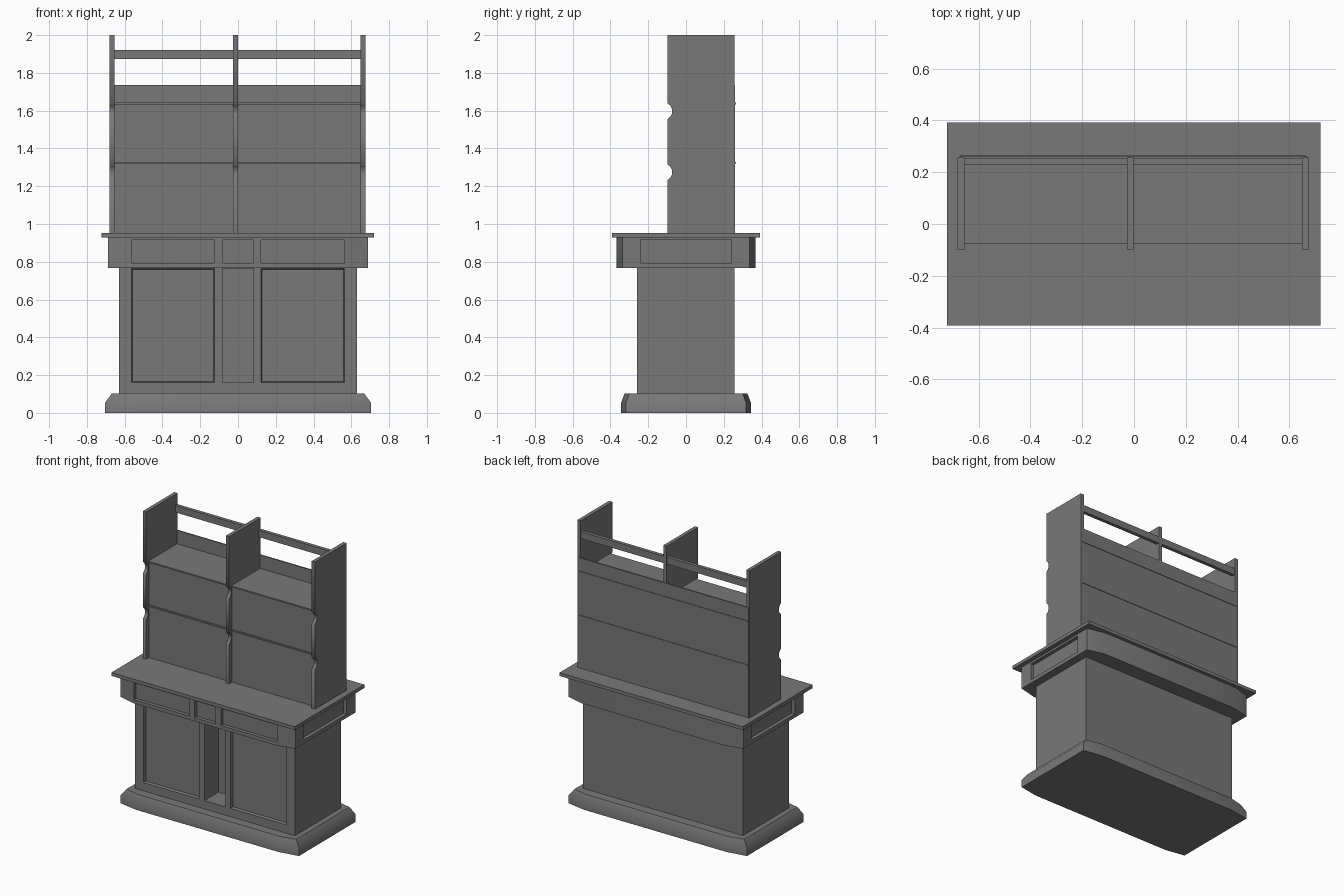
import bpy, bmesh

if "Cube" in bpy.data.objects:
    bpy.data.objects.remove(bpy.data.objects["Cube"])

dark = bpy.data.materials.new("dark_wood")
dark.diffuse_color = (0.19, 0.19, 0.19, 1)
dark.use_nodes = True
dark.node_tree.nodes["Principled BSDF"].inputs["Base Color"].default_value = dark.diffuse_color


def shade(ob, angle):
    bpy.context.view_layer.objects.active = ob
    ob.select_set(True)
    bpy.ops.object.shade_smooth_by_angle(angle=angle)
    ob.select_set(False)


def loft(name, rings, smooth=0):
    """Solid from a stack of matching point rings, capped at both ends."""
    bm = bmesh.new()
    vs = [[bm.verts.new(p) for p in r] for r in rings]
    n = len(rings[0])
    for a, b in zip(vs, vs[1:]):
        for i in range(n):
            j = (i + 1) % n
            bm.faces.new((a[i], a[j], b[j], b[i]))
    bm.faces.new(vs[0])
    bm.faces.new(vs[-1])
    bmesh.ops.recalc_face_normals(bm, faces=bm.faces)
    me = bpy.data.meshes.new(name)
    bm.to_mesh(me)
    bm.free()
    me.materials.append(dark)
    ob = bpy.data.objects.new(name, me)
    bpy.context.collection.objects.link(ob)
    if smooth:
        shade(ob, smooth)
    return ob


def box(name, x0, x1, y0, y1, z0, z1):
    return loft(name, [[(x0, y0, z), (x1, y0, z), (x1, y1, z), (x0, y1, z)]
                       for z in (z0, z1)])


def bowed(hx, hy, z, flat=0.56, drop=0.025):
    """Rectangle outline whose front and back fall away towards the corners."""
    e = hy - drop
    return [(-hx, -e, z), (-flat, -hy, z), (flat, -hy, z), (hx, -e, z),
            (hx, e, z), (flat, hy, z), (-flat, hy, z), (-hx, e, z)]


def front_cutter(x0, x1, z0, z1, y_face, y_back, taper=0.0):
    rect = lambda y, k: [(x0 + k, y, z0 + k), (x1 - k, y, z0 + k),
                         (x1 - k, y, z1 - k), (x0 + k, y, z1 - k)]
    return loft("cutter", [rect(y_face - 0.1, 0), rect(y_face, 0), rect(y_back, taper)])


def carve(ob, cutters):
    bpy.context.view_layer.objects.active = ob
    for c in cutters:
        c.hide_render = True
        m = ob.modifiers.new("recess", "BOOLEAN")
        m.operation = "DIFFERENCE"
        m.solver = "EXACT"
        m.object = c
        bpy.ops.object.modifier_apply(modifier=m.name)
        bpy.data.objects.remove(c, do_unlink=True)


# plinth with sloped upper edge
loft("plinth", [bowed(0.703, 0.343, 0), bowed(0.703, 0.343, 0.055),
                bowed(0.668, 0.325, 0.103)], smooth=0.75)

# lower cabinet with two door panels and a central niche
doors = ((-0.563, -0.125), (0.123, 0.564))
niche = (-0.083, 0.082)
body = box("cabinet_body", -0.63, 0.63, -0.26, 0.258, 0.10, 0.77)
carve(body, [front_cutter(*d, 0.162, 0.764, -0.26, -0.24, 0.005) for d in doors]
      + [front_cutter(*niche, 0.162, 0.764, -0.26, -0.10)])

# drawer section with recessed fronts and side panels
apron = loft("drawer_section", [bowed(0.688, 0.368, z, drop=0.032) for z in (0.767, 0.93)])
cuts = [front_cutter(*d, 0.793, 0.914, -0.368, -0.343) for d in (*doors, niche)]
cuts += [box("cutter", *x, -0.242, 0.24, 0.793, 0.914)
         for x in ((0.663, 0.8), (-0.8, -0.663))]
carve(apron, cuts)
shade(apron, 0.6)

# counter top
box("counter_top", -0.722, 0.72, -0.392, 0.393, 0.929, 0.953)

# three uprights, front edge notched at each shelf
profile = [(0.257, 0.95), (0.257, 2.0), (-0.098, 2.0)]
for top in (1.64, 1.317):
    profile += [(-0.098, top), (-0.083, top - 0.014), (-0.074, top - 0.03),
                (-0.074, top - 0.055), (-0.083, top - 0.071), (-0.098, top - 0.085)]
profile.append((-0.098, 0.95))
for name, x0, x1 in (("left_upright", -0.681, -0.655), ("middle_upright", -0.027, -0.001),
                     ("right_upright", 0.649, 0.675)):
    loft(name, [[(x, y, z) for y, z in profile] for x in (x0, x1)], smooth=1.0)

# back board, shelves and top rail
box("back_board", -0.675, 0.67, 0.25, 0.26, 0.95, 1.737)
for name, z in (("upper_shelf", 1.632), ("lower_shelf", 1.319)):
    box(name, -0.67, 0.665, -0.075, 0.264, z, z + 0.01)
box("top_rail", -0.66, 0.655, 0.23, 0.255, 1.873, 1.922)

# flat fronts closing the compartments below each shelf
for side, x0, x1 in (("left", -0.66, -0.02), ("right", -0.01, 0.655)):
    for level, z0, z1 in (("lower", 0.95, 1.32), ("upper", 1.328, 1.633)):
        box(f"{level}_{side}_front", x0, x1, -0.066, -0.056, z0, z1)
